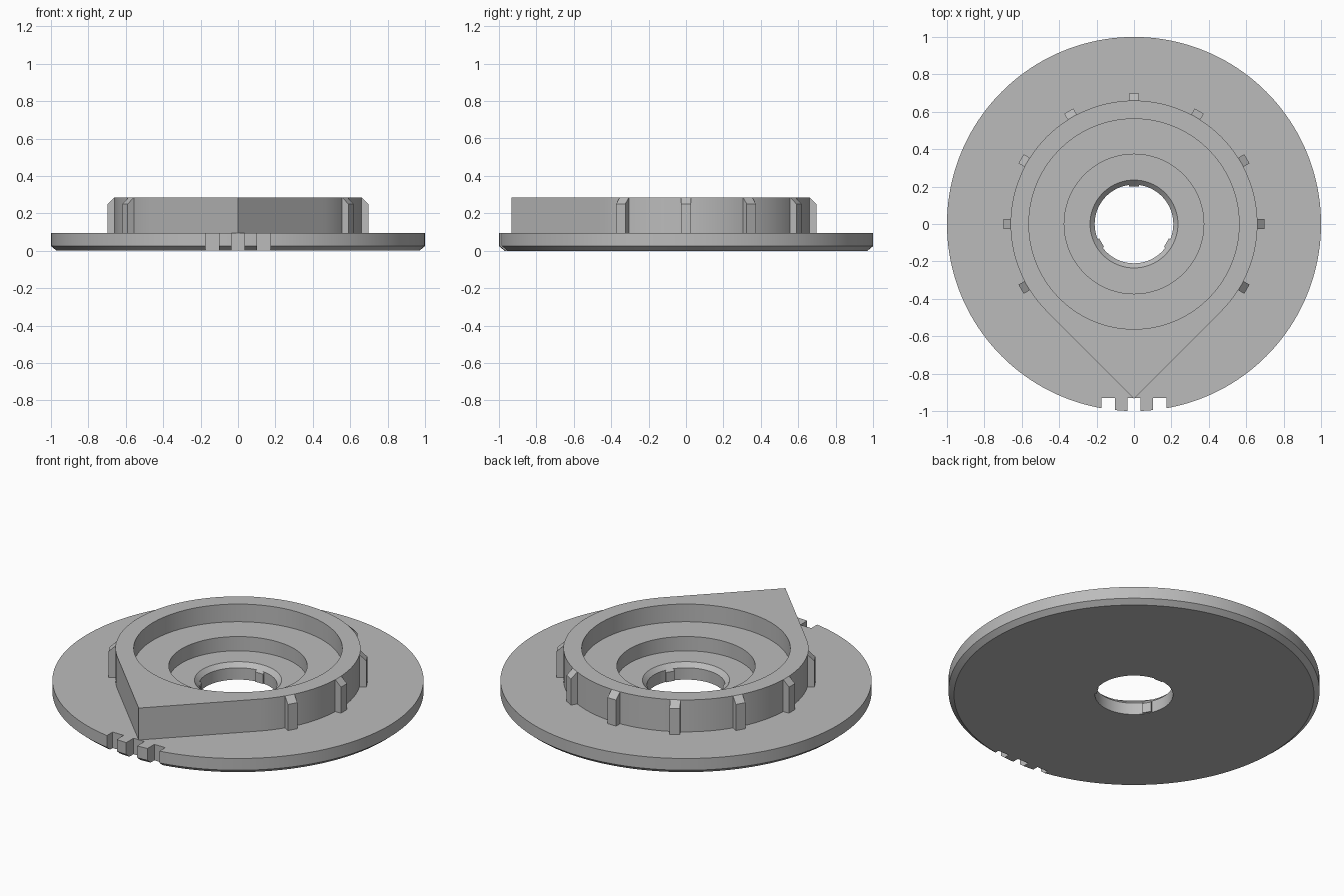
import bpy
import bmesh
from math import sin, cos, pi, radians
from mathutils import Matrix

if "Cube" in bpy.data.objects:
    bpy.data.objects.remove(bpy.data.objects["Cube"])

SEGMENTS = 160
DISC_TOP, BODY_TOP = 0.095, 0.285
BODY_R = 0.66

grey = bpy.data.materials.new("plain grey")
grey.use_nodes = True
colour = (0.5, 0.5, 0.5, 1)
grey.diffuse_color = colour
grey.node_tree.nodes["Principled BSDF"].inputs["Base Color"].default_value = colour


def make_object(name, bm):
    bmesh.ops.recalc_face_normals(bm, faces=bm.faces)
    mesh = bpy.data.meshes.new(name)
    bm.to_mesh(mesh)
    bm.free()
    mesh.materials.append(grey)
    ob = bpy.data.objects.new(name, mesh)
    bpy.context.collection.objects.link(ob)
    return ob


def select_only(ob):
    bpy.ops.object.select_all(action='DESELECT')
    ob.select_set(True)
    bpy.context.view_layer.objects.active = ob


def smooth(ob):
    select_only(ob)
    bpy.ops.object.shade_smooth_by_angle(angle=radians(25))


def lathe(name, profile):
    """Sweep a closed (radius, z) profile; a radius may depend on the angle."""
    bm = bmesh.new()
    rings = []
    for i in range(SEGMENTS):
        a = 2 * pi * i / SEGMENTS
        ring = []
        for r, z in profile:
            r = r(a) if callable(r) else r
            ring.append(bm.verts.new((r * cos(a), r * sin(a), z)))
        rings.append(ring)
    n = len(profile)
    for i in range(SEGMENTS):
        p, q = rings[i], rings[(i + 1) % SEGMENTS]
        for j in range(n):
            k = (j + 1) % n
            bm.faces.new((p[j], q[j], q[k], p[k]))
    return make_object(name, bm)


def radial_block(name, profile, width, angle):
    """Extrude a (radius, z) profile sideways and turn it about the z axis."""
    bm = bmesh.new()
    face = bm.faces.new([bm.verts.new((r, -width / 2, z)) for r, z in profile])
    new = bmesh.ops.extrude_face_region(bm, geom=[face])["geom"]
    bmesh.ops.translate(bm, vec=(0, width, 0),
                        verts=[v for v in new if isinstance(v, bmesh.types.BMVert)])
    bm.transform(Matrix.Rotation(radians(angle), 4, 'Z'))
    return make_object(name, bm)


def teardrop(a):
    """Circle whose front quarter runs out along tangents to a point."""
    off = abs(a - 1.5 * pi)
    return BODY_R / cos(pi / 4 - off) if off < pi / 4 else BODY_R


# Base disc with chamfered underside and countersunk hole
disc = lathe("base_disc", [(0.21, 0), (0.97, 0), (1, 0.025), (1, DISC_TOP),
                           (0.235, DISC_TOP), (0.21, 0.07)])

# Three notches in the front rim
bm = bmesh.new()
for x in (-0.137, 0, 0.137):
    bmesh.ops.create_cube(bm, size=1, matrix=Matrix.Translation((x, -1.03, 0.05))
                          @ Matrix.Diagonal((0.072, 0.2, 0.4, 1)))
cutter = make_object("notch_cutter", bm)
cutter.hide_render = True
cut = disc.modifiers.new("notches", 'BOOLEAN')
cut.operation = 'DIFFERENCE'
cut.solver = 'EXACT'
cut.object = cutter
select_only(disc)
bpy.ops.object.modifier_apply(modifier=cut.name)
bpy.data.objects.remove(cutter)
smooth(disc)

# Pointed body with a stepped round recess
body = lathe("pointer_body", [(0.373, DISC_TOP), (teardrop, DISC_TOP),
                              (teardrop, BODY_TOP), (0.562, BODY_TOP),
                              (0.562, 0.18), (0.373, 0.18)])
smooth(body)

# Grip ribs around the body, bevelled at the top
for i in range(9):
    radial_block(f"grip_rib_{i + 1}",
                 [(0.64, DISC_TOP), (0.697, DISC_TOP), (0.697, 0.25),
                  (BODY_R, BODY_TOP), (0.64, BODY_TOP)], 0.056, -30 + 30 * i)

# Small locating tabs inside the hole
for i in range(3):
    radial_block(f"hole_tab_{i + 1}",
                 [(0.235, 0.002), (0.2, 0.002), (0.2, 0.06), (0.232, DISC_TOP - 0.002)],
                 0.052, 90 + 120 * i)
